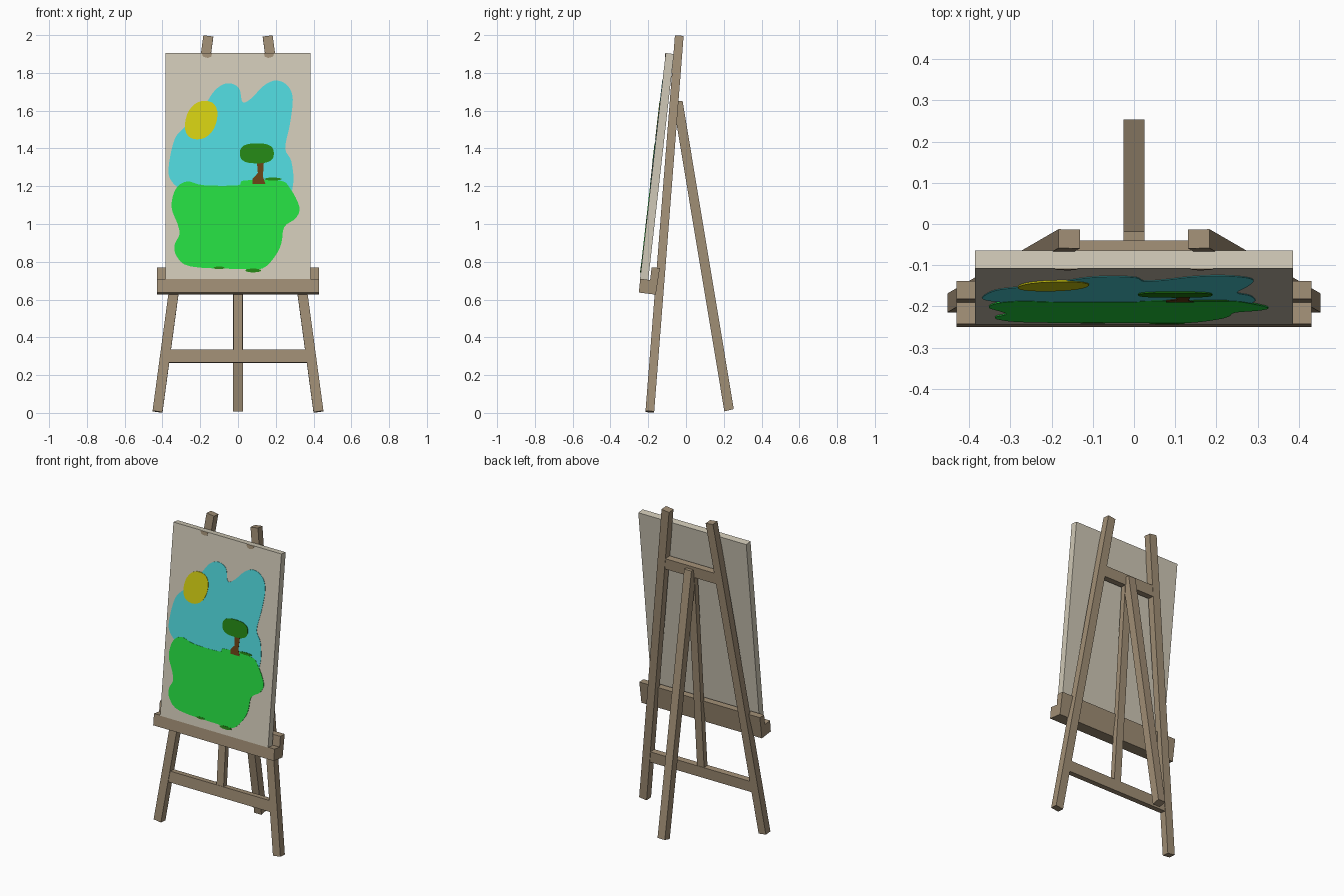
import bpy, bmesh, math
from mathutils import Vector

if "Cube" in bpy.data.objects:
    bpy.data.objects.remove(bpy.data.objects["Cube"])


def material(name, rgb):
    m = bpy.data.materials.new(name)
    lin = [((c / 255 + 0.055) / 1.055) ** 2.4 for c in rgb]
    m.diffuse_color = (*lin, 1)
    m.use_nodes = True
    m.node_tree.nodes["Principled BSDF"].inputs["Base Color"].default_value = m.diffuse_color
    return m


WOOD = material("wood", (160, 142, 117))
CANVAS = material("canvas cream", (208, 201, 183))
SKY = material("sky blue", (80, 215, 220))
GRASS = material("grass green", (37, 220, 66))
SUN = material("sun yellow", (213, 208, 18))
LEAF = material("leaf green", (36, 134, 20))
BARK = material("bark brown", (105, 66, 20))


def prism(name, front, back, mat):
    """Solid between two matching closed outlines."""
    bm = bmesh.new()
    a = [bm.verts.new(p) for p in front]
    b = [bm.verts.new(p) for p in back]
    n = len(a)
    caps = [bm.faces.new(a), bm.faces.new(b[::-1])]
    for i in range(n):
        bm.faces.new((a[i], b[i], b[(i + 1) % n], a[(i + 1) % n]))
    bmesh.ops.recalc_face_normals(bm, faces=bm.faces[:])
    if n > 4:
        bmesh.ops.triangulate(bm, faces=caps, ngon_method='EAR_CLIP')
    me = bpy.data.meshes.new(name)
    bm.to_mesh(me)
    bm.free()
    me.materials.append(mat)
    ob = bpy.data.objects.new(name, me)
    bpy.context.collection.objects.link(ob)
    return ob


def side_profile(name, pts, half_width, mat):
    """Extrude a (y, z) outline across x."""
    return prism(name, [(-half_width, y, z) for y, z in pts],
                 [(half_width, y, z) for y, z in pts], mat)


def beam(name, p, q, width, depth):
    """Square-ended timber from p to q."""
    p, q = Vector(p), Vector(q)
    d = (q - p).normalized()
    w = (Vector((1, 0, 0)) - d * d.x).normalized()
    t = d.cross(w)
    c = [w * (sx * width / 2) + t * (sy * depth / 2)
         for sx, sy in ((-1, -1), (1, -1), (1, 1), (-1, 1))]
    return prism(name, [p + v for v in c], [q + v for v in c], WOOD)


def leg_y(z):
    return -0.192 + 0.0783 * z


def leaning_bar(name, z0, z1, half_width, depth, shift=0.0):
    """Bar lying in the tilted plane of the front legs."""
    h = depth / 2
    pts = [(leg_y(z) + s * h + shift, z - s * h * 0.078)
           for z, s in ((z0, -1), (z0, 1), (z1, 1), (z1, -1))]
    return side_profile(name, pts, half_width, WOOD)


# Front legs
for side, label in ((-1, "left"), (1, "right")):
    beam("front_leg_" + label, (side * 0.426, leg_y(0.006), 0.006),
         (side * 0.157, leg_y(1.994), 1.994), 0.053, 0.046)

# Crossbars, middle post and rear strut
leaning_bar("lower_crossbar", 0.265, 0.335, 0.38, 0.038)
leaning_bar("upper_crossbar", 1.60, 1.67, 0.195, 0.042)
leaning_bar("middle_post", 0.32, 1.62, 0.025, 0.034)
side_profile("rear_strut", [(-0.04, 1.65), (-0.018, 1.65), (0.253, 0.02),
                            (0.203, 0.008), (-0.05, 1.53)], 0.026, WOOD)

# Ledge that carries the canvas
side_profile("ledge", [(-0.25, 0.637), (-0.16, 0.626), (-0.138, 0.768),
                       (-0.182, 0.769), (-0.19, 0.703), (-0.242, 0.71)],
             0.43, WOOD)

# Canvas panel
side_profile("canvas", [(-0.2435, 0.708), (-0.2, 0.703), (-0.064, 1.90),
                        (-0.1075, 1.905)], 0.385, CANVAS)


def canvas_y(z):
    return -0.2435 + (z - 0.708) * (0.136 / 1.197)


def smooth(pts, steps=4):
    """Closed rounded outline through the points."""
    out, n = [], len(pts)
    for i in range(n):
        a, b, c, d = (Vector(pts[(i + k) % n]) for k in (-1, 0, 1, 2))
        for s in range(steps):
            t = s / steps
            out.append(0.5 * (2 * b + (c - a) * t + (2 * a - 5 * b + 4 * c - d) * t * t
                              + (3 * b - a - 3 * c + d) * t ** 3))
    return out


def plate(name, pts, lift, mat):
    """Thin painted patch on the canvas front, outline in (x, z)."""
    prism(name, [(x, canvas_y(z) - lift, z) for x, z in pts],
          [(x, canvas_y(z) + 0.001, z) for x, z in pts], mat)


def oval(cx, cz, rx, rz, power=1.0, lean=0.0, n=28):
    pts = []
    for i in range(n):
        c, s = math.cos(math.tau * i / n), math.sin(math.tau * i / n)
        x = math.copysign(abs(c) ** power, c) * rx
        z = math.copysign(abs(s) ** power, s) * rz
        pts.append((cx + x + lean * z, cz + z))
    return pts


# Painted landscape
plate("painted_sky", smooth([
    (-0.30, 1.18), (-0.36, 1.24), (-0.365, 1.32), (-0.335, 1.45), (-0.28, 1.515),
    (-0.19, 1.61), (-0.12, 1.71), (-0.055, 1.745), (0.005, 1.72), (0.024, 1.645),
    (0.07, 1.665), (0.14, 1.735), (0.205, 1.76), (0.265, 1.73), (0.29, 1.66),
    (0.275, 1.53), (0.25, 1.40), (0.283, 1.33), (0.29, 1.20), (0.22, 1.13),
    (-0.2, 1.13)]), 0.002, SKY)
plate("painted_grass", smooth([
    (-0.352, 1.09), (-0.33, 1.185), (-0.27, 1.225), (-0.18, 1.205), (0.0, 1.205),
    (0.03, 1.23), (0.22, 1.23), (0.275, 1.19), (0.325, 1.09), (0.305, 1.03),
    (0.245, 0.985), (0.23, 0.90), (0.20, 0.835), (0.13, 0.765), (0.01, 0.762),
    (-0.25, 0.775), (-0.325, 0.83), (-0.335, 0.89), (-0.31, 0.945),
    (-0.32, 1.0)]), 0.003, GRASS)
plate("painted_sun", oval(-0.195, 1.55, 0.083, 0.102, 0.9, 0.2), 0.004, SUN)
plate("painted_trunk", [(0.078, 1.212), (0.078, 1.24), (0.105, 1.27), (0.1, 1.33),
                        (0.137, 1.33), (0.132, 1.25), (0.145, 1.212)], 0.004, BARK)
plate("painted_tree_crown", oval(0.1, 1.374, 0.09, 0.053, 0.75), 0.005, LEAF)
plate("painted_tuft_upper", oval(0.185, 1.238, 0.045, 0.008), 0.004, LEAF)
plate("painted_tuft_lower", oval(0.08, 0.754, 0.042, 0.01), 0.004, LEAF)
plate("painted_tuft_middle", oval(-0.1, 0.768, 0.03, 0.007), 0.004, LEAF)

# Small wooden clips at the canvas top
for side, label in ((-1, "left"), (1, "right")):
    plate("top_clip_" + label, [(side * x, z) for x, z in (
        (0.137, 1.904), (0.142, 1.886), (0.16, 1.879), (0.185, 1.886),
        (0.192, 1.904))], 0.002, WOOD)
